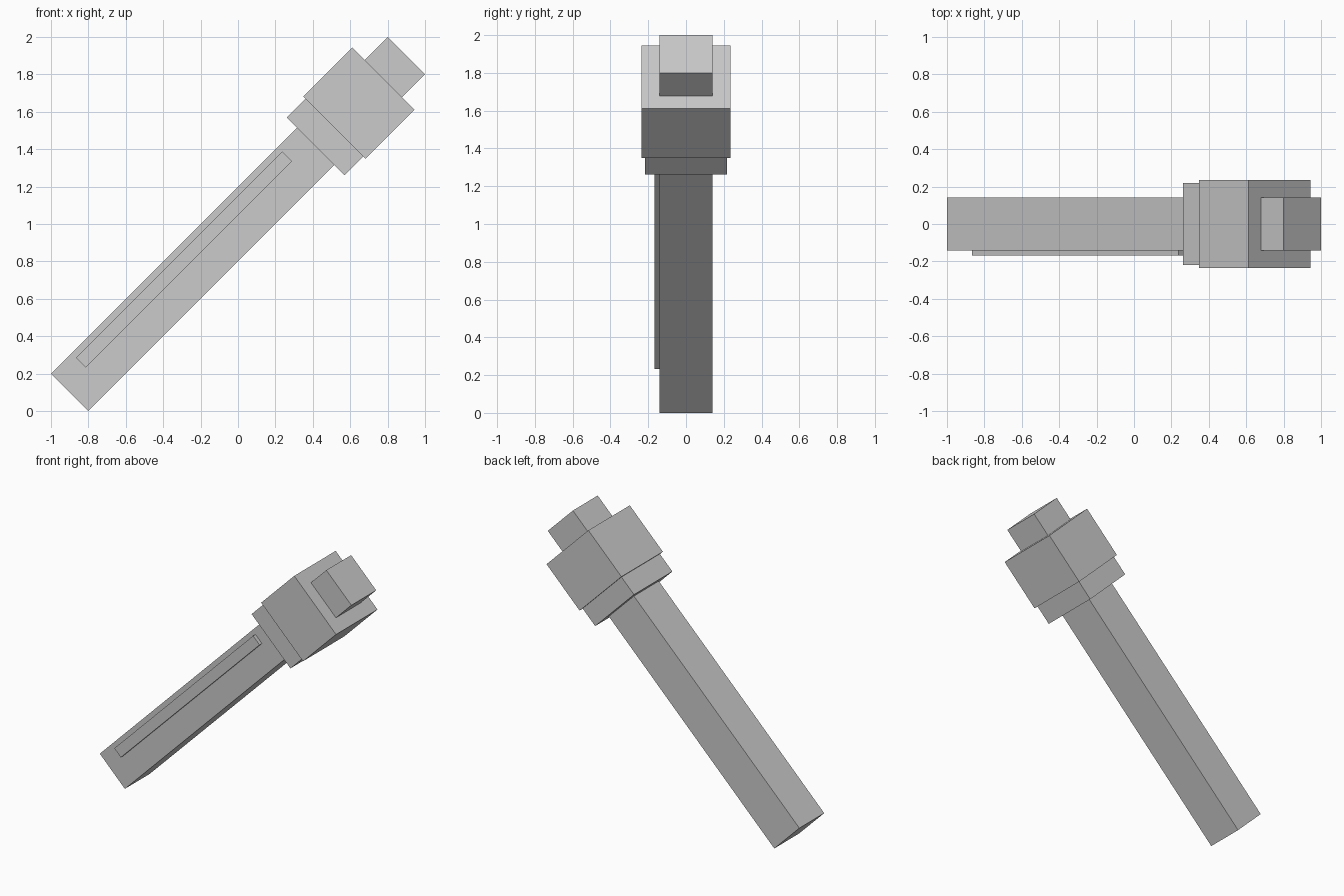
import bpy
import math
from mathutils import Matrix, Vector

if "Cube" in bpy.data.objects:
    bpy.data.objects.remove(bpy.data.objects["Cube"])

grey = bpy.data.materials.new("light_grey")
grey.diffuse_color = (0.6, 0.6, 0.6, 1)
grey.use_nodes = True
grey.node_tree.nodes["Principled BSDF"].inputs["Base Color"].default_value = grey.diffuse_color

# The whole tool leans 45 degrees: local x runs along the shaft
LEAN = Matrix.Translation((0, 0, 1)) @ Matrix.Rotation(-math.pi / 4, 4, 'Y')


def box(name, u, y, v):
    """Box from ranges along the shaft (u), in depth (y) and across it (v)."""
    bpy.ops.mesh.primitive_cube_add(size=1)
    ob = bpy.context.object
    ob.name = name
    ranges = (u, y, v)
    centre = Vector([(a + b) / 2 for a, b in ranges])
    size = Vector([b - a for a, b in ranges])
    ob.data.transform(LEAN @ Matrix.Translation(centre) @ Matrix.Diagonal((*size, 1)))
    ob.data.materials.append(grey)
    return ob


def square_bar(name, start, end, half):
    return box(name, (start, end), (-half, half), (-half, half))


# Shaft running the full length, its end showing as the tip
square_bar("shaft", -1.273, 1.273, 0.141)
# Collar and larger head block near the upper end
square_bar("collar", 0.587, 0.735, 0.218)
square_bar("head_block", 0.728, 1.10, 0.235)
# Thin raised strip on the front of the shaft
box("side_strip", (-1.118, 0.442), (-0.168, -0.13), (0.033, 0.106))
